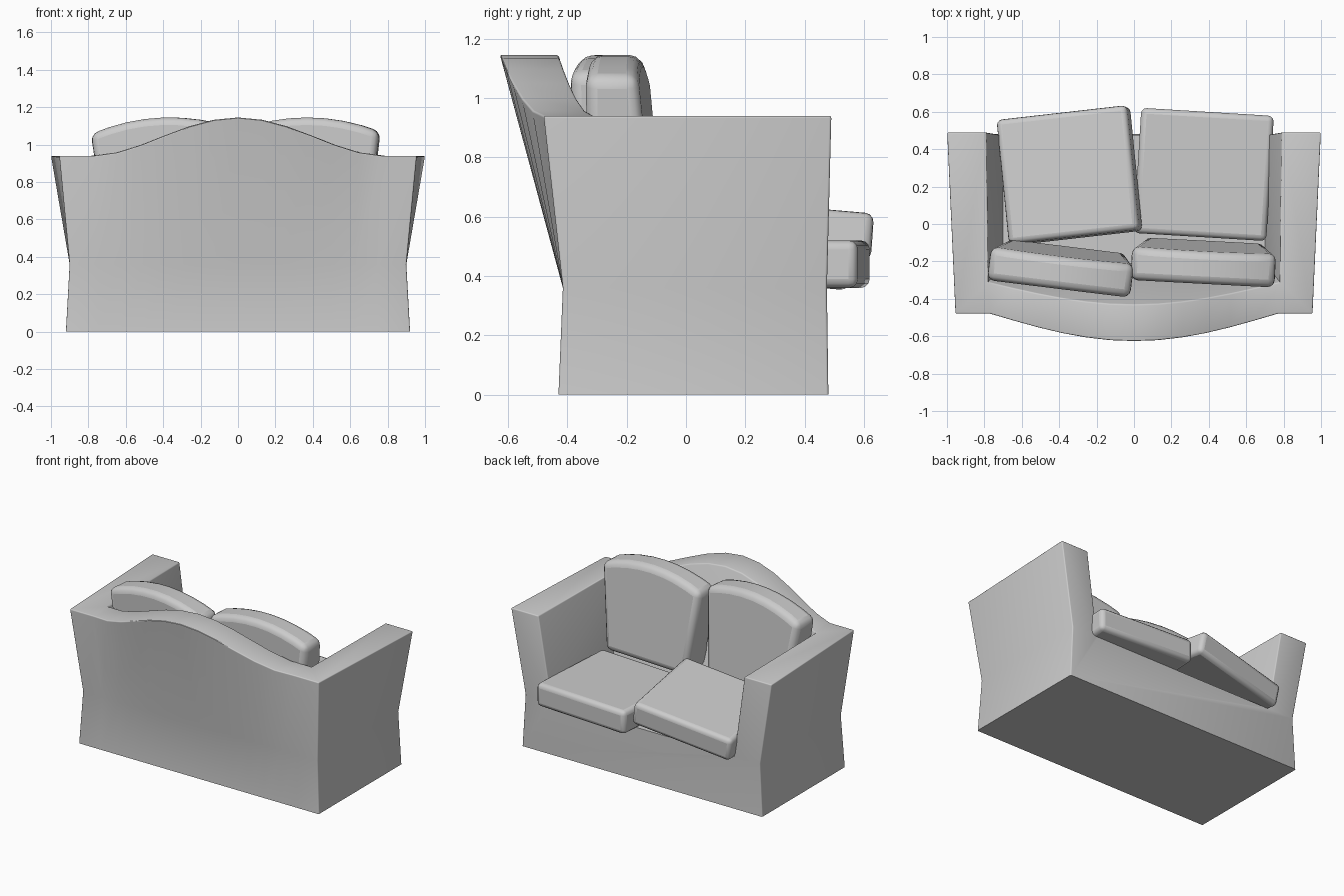
import bpy, bmesh
from math import cos, pi, radians

if "Cube" in bpy.data.objects:
    bpy.data.objects.remove(bpy.data.objects["Cube"])


def finish(name, bm):
    bmesh.ops.recalc_face_normals(bm, faces=bm.faces)
    me = bpy.data.meshes.new(name)
    bm.to_mesh(me)
    bm.free()
    ob = bpy.data.objects.new(name, me)
    bpy.context.collection.objects.link(ob)
    bpy.ops.object.select_all(action='DESELECT')
    bpy.context.view_layer.objects.active = ob
    ob.select_set(True)
    bpy.ops.object.shade_smooth_by_angle(angle=radians(35))
    return ob


# Sofa frame: U-shaped shell of two arms and a bowed, arched back on a solid base
def sofa_frame():
    bm = bmesh.new()
    V = lambda *p: bm.verts.new(p)
    n = 12
    ts = [-1 + 2 * i / n for i in range(n + 1)]
    bow = [cos(t * pi / 2) for t in ts]

    def ring(x, yb, yf, z):
        return ([V(-x, yf, z), V(-x, yb, z)] + [V(t * .75, yb, z) for t in ts]
                + [V(x, yb, z), V(x, yf, z)])

    bottom = ring(.92, -.43, .48, 0)
    waist = ring(.90, -.415, .475, .36)
    top = ([V(-1, .49, .94), V(-.955, -.48, .94)]
           + [V(t * .77, -.48 - .148 * b, .94 + .205 * b ** 1.8) for t, b in zip(ts, bow)]
           + [V(.955, -.48, .94), V(1, .49, .94)])
    rim = ([V(-.79, .49, .94)]
           + [V(t * .78, -.31 - .12 * b, .94 + .205 * b ** 1.8) for t, b in zip(ts, bow)]
           + [V(.79, .49, .94)])
    deck = ([V(-.70, .475, .36)] + [V(t * .70, -.21, .36) for t in ts] + [V(.70, .475, .36)])

    def strip(a, b):
        for i in range(len(a) - 1):
            bm.faces.new((a[i], a[i + 1], b[i + 1], b[i]))

    strip(bottom, waist)
    strip(waist, top)
    strip(rim, deck)
    strip(top[2:-2], rim[1:-1])
    bm.faces.new((top[0], top[1], top[2], rim[1], rim[0]))
    bm.faces.new((top[-1], top[-2], top[-3], rim[-2], rim[-1]))
    bm.faces.new((top[0], rim[0], deck[0], waist[0]))
    bm.faces.new((top[-1], rim[-1], deck[-1], waist[-1]))
    bm.faces.new((bottom[0], waist[0], deck[0], deck[-1], waist[-1], bottom[-1]))
    bm.faces.new(deck)
    bm.faces.new(bottom)
    bmesh.ops.recalc_face_normals(bm, faces=bm.faces)

    # Round the rims and the vertical corners, keep base and deck edges crisp
    edges = [e for e in bm.edges if e.is_convex and e.calc_face_angle() > radians(35)
             and (max(v.co.z for v in e.verts) > .5
                  or abs(e.verts[0].co.z - e.verts[1].co.z) > .1)]
    bmesh.ops.bevel(bm, geom=edges, offset=.04, segments=3, profile=.5,
                    affect='EDGES', clamp_overlap=True)
    finish("sofa_frame", bm)


# Cushion: an (x, z) outline extruded in y, with soft edges
def cushion(name, outline, y_low, y_high, loc, rot, soft):
    bm = bmesh.new()
    zs = [p[1] for p in outline]
    z0, z1 = min(zs), max(zs)
    front_y = lambda z: y_low[1] + (y_high[1] - y_low[1]) * (z - z0) / (z1 - z0)
    back_y = lambda z: y_low[0] + (y_high[0] - y_low[0]) * (z - z0) / (z1 - z0)
    a = [bm.verts.new((x, back_y(z), z)) for x, z in outline]
    b = [bm.verts.new((x, front_y(z), z)) for x, z in outline]
    k = len(a)
    bm.faces.new(a)
    bm.faces.new(b)
    for i in range(k):
        j = (i + 1) % k
        bm.faces.new((a[i], a[j], b[j], b[i]))
    ob = finish(name, bm)
    ob.location = loc
    ob.rotation_euler = [radians(r) for r in rot]
    bev = ob.modifiers.new("soft_edges", 'BEVEL')
    bev.width = soft
    bev.segments = 3
    bev.limit_method = 'ANGLE'
    bev.angle_limit = radians(35)


sofa_frame()

# Seat cushions: right lies flat, left is propped up on it
seat = [(-.355, -.08), (.355, -.08), (.355, .08), (-.355, .08)]
for side, loc, rot in (("right", (.373, .265, .44), (0, 0, -3.5)),
                       ("left", (-.345, .26, .51), (-5, -9, 6.5))):
    cushion("seat_cushion_" + side, seat, (-.335, .335), (-.335, .335), loc, rot, .03)

# Back cushions: arched top, narrower and thicker toward the bottom
arch = [(.39 * t, .645 - .075 * t * t) for t in (1, .75, .5, .25, 0, -.25, -.5, -.75, -1)]
back = [(-.32, 0), (.32, 0)] + arch
for side, loc, rot in (("right", (.37, -.235, .50), (0, 0, -3)),
                       ("left", (-.375, -.265, .50), (0, -2, -7))):
    cushion("back_cushion_" + side, back, (-.08, .15), (-.085, .085), loc, rot, .04)
